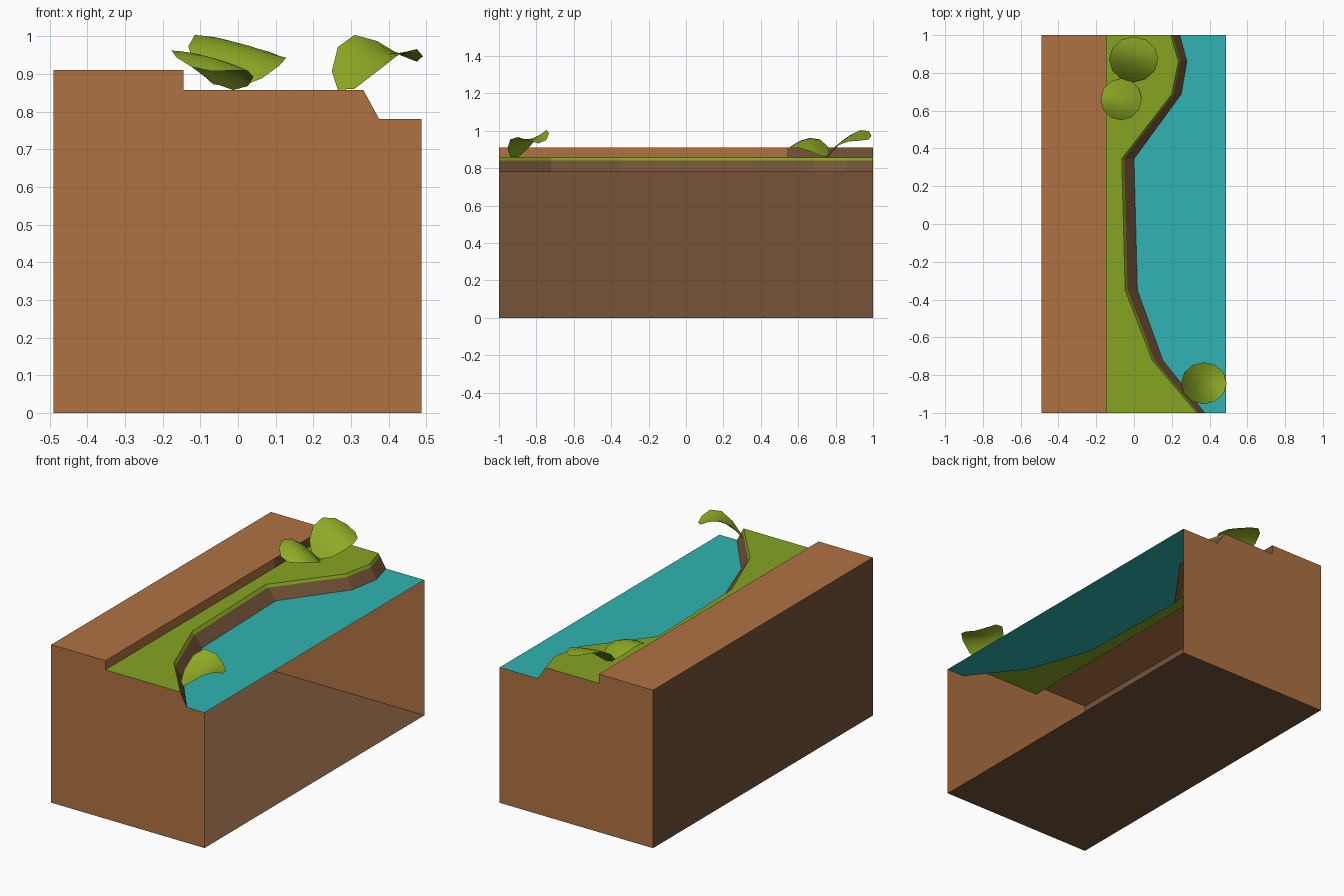
import bpy, bmesh, math

if "Cube" in bpy.data.objects:
    bpy.data.objects.remove(bpy.data.objects["Cube"])


def material(name, rgb):
    m = bpy.data.materials.new(name)
    m.diffuse_color = (*rgb, 1)
    m.use_nodes = True
    m.node_tree.nodes["Principled BSDF"].inputs["Base Color"].default_value = m.diffuse_color
    return m


CLAY = material("light clay", (0.43, 0.17, 0.055))
SOIL = material("dark soil", (0.18, 0.088, 0.039))
GRASS = material("grass green", (0.235, 0.376, 0.016))
LEAF = material("leaf green", (0.27, 0.41, 0.018))
WATER = material("water teal", (0.03, 0.455, 0.445))

L, R, STEP = -0.49, 0.487, -0.145          # outer sides and ledge edge
HIGH, LAWN, POND = 0.91, 0.857, 0.78       # three ground levels

# Bank, front to back: y, x of the top edge, x of the foot at the water
BANK = [(-1, 0.333, 0.375), (-0.722, 0.097, 0.153), (-0.35, -0.047, 0.018),
        (0.345, -0.065, 0.0), (0.687, 0.2, 0.25), (0.86, 0.235, 0.28),
        (1, 0.195, 0.243)]


def make(name, faces, mat, smooth=False):
    """One mesh object from a list of polygons, shared corners welded."""
    bm = bmesh.new()
    for f in faces:
        bm.faces.new([bm.verts.new(p) for p in f])
    bmesh.ops.remove_doubles(bm, verts=bm.verts, dist=1e-5)
    for f in bm.faces:
        f.smooth = smooth
    me = bpy.data.meshes.new(name)
    bm.to_mesh(me)
    bm.free()
    me.materials.append(mat)
    ob = bpy.data.objects.new(name, me)
    bpy.context.collection.objects.link(ob)
    return ob


def ribbon(name, a, b, mat):
    """Quads between two matching edge paths."""
    return make(name, [[a[i], b[i], b[i + 1], a[i + 1]]
                       for i in range(len(a) - 1)], mat)


def rect_x(name, x, y0, y1, z0, z1, mat, facing=1):
    pts = [(x, y0, z0), (x, y1, z0), (x, y1, z1), (x, y0, z1)]
    make(name, [pts[::facing]], mat)


# Ground sheets and bank
top = [(t, y, LAWN) for y, t, f in BANK]
foot = [(f, y, POND) for y, t, f in BANK]
lip = [(t + (f - t) * 0.2, y, LAWN + (POND - LAWN) * 0.2) for y, t, f in BANK]
ribbon("lawn", [(STEP, y, LAWN) for y, t, f in BANK], top, GRASS)
ribbon("bank_grass_lip", top, lip, GRASS)
ribbon("bank_soil", lip, foot, SOIL)
ribbon("water", foot, [(R, y, POND) for y, t, f in BANK], WATER)

# Raised ledge and its riser, shaded soil behind the plants
make("ledge_top", [[(L, -1, HIGH), (STEP, -1, HIGH),
                    (STEP, 1, HIGH), (L, 1, HIGH)]], CLAY)
rect_x("ledge_riser", STEP, -1, 0.54, LAWN, HIGH, CLAY)
rect_x("ledge_riser_soil", STEP, 0.54, 1, LAWN, HIGH, SOIL)

# Outer walls and floor, right side left open
rect_x("left_wall", L, -1, 1, 0, HIGH, SOIL, -1)
make("floor", [[(L, -1, 0), (L, 1, 0), (R, 1, 0), (R, -1, 0)]], SOIL)
for name, (y, t, f), order in (("front_wall", BANK[0], 1),
                               ("back_wall", BANK[-1], -1)):
    outline = [(L, 0), (R, 0), (R, POND), (f, POND), (t, LAWN),
               (STEP, LAWN), (STEP, HIGH), (L, HIGH)]
    make(name, [[(x, y, z) for x, z in outline[::order]]], CLAY)


def leaf(name, cx, cy, rx, ry, height, lin, quad, cross, sides=12, rings=4):
    """Round, open, curved leaf: a disc bent by a quadratic height."""
    def pt(r, k):
        a = 2 * math.pi * (k % sides) / sides
        u, v = r / rings * math.cos(a), r / rings * math.sin(a)
        z = (height + lin[0] * u + lin[1] * v + quad[0] * u * u
             + quad[1] * v * v + cross * u * v)
        return (cx + rx * u, cy + ry * v, z)
    faces = []
    for k in range(sides):
        faces.append([pt(0, 0), pt(1, k), pt(1, k + 1)])
        for r in range(1, rings):
            faces.append([pt(r, k), pt(r + 1, k), pt(r + 1, k + 1), pt(r, k + 1)])
    make(name, faces, LEAF, smooth=True)


# Three curled leaves
leaf("front_leaf", 0.37, -0.843, 0.121, 0.111, 0.952, (0.02, 0.04), (-0.025, -0.005), -0.085)
leaf("back_leaf", -0.002, 0.872, 0.13, 0.12, 0.968, (-0.015, 0.055), (-0.01, -0.05), -0.035)
leaf("middle_leaf", -0.068, 0.66, 0.109, 0.111, 0.942, (-0.035, -0.015), (-0.015, -0.05), -0.03)
